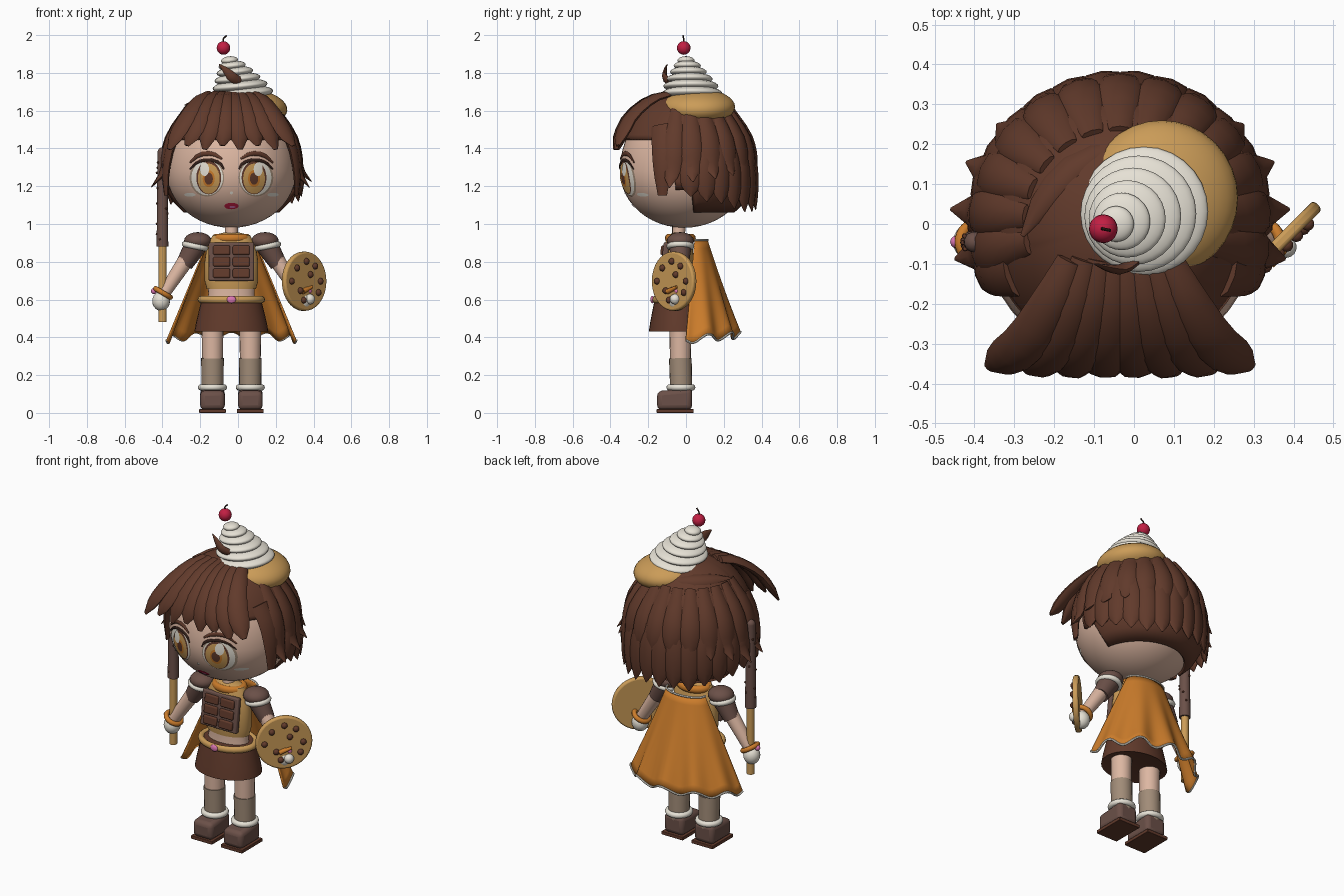
import bpy, bmesh, math, random
from mathutils import Vector as V

random.seed(4)
if "Cube" in bpy.data.objects:
    bpy.data.objects.remove(bpy.data.objects["Cube"])

CX = -0.035          # body centre line
made = []


def paint(name, code):
    m = bpy.data.materials.new(name)
    rgb = [int(code[i:i + 2], 16) / 255 for i in (0, 2, 4)]
    col = [((c + 0.055) / 1.055) ** 2.4 for c in rgb] + [1]
    m.use_nodes = True
    m.diffuse_color = col
    m.node_tree.nodes["Principled BSDF"].inputs["Base Color"].default_value = col
    return m


BROWN, SKIN = paint("chocolate_brown", "613A2B"), paint("skin", "DDB7A2")
CREAM, TAN = paint("cream", "E6E1D5"), paint("biscuit", "CB9C58")
ORANGE, SOCK = paint("caramel", "CB7C2B"), paint("sock_taupe", "A18C78")
COCOA, RED = paint("cocoa", "6B5048"), paint("cherry_red", "C21F43")
PINK, DARK = paint("pink", "DE78B4"), paint("dark_brown", "33201A")


def keep(o, name, mat):
    o.name = o.data.name = name
    o.data.materials.clear()
    o.data.materials.append(mat)
    made.append(o)
    return o


def from_bmesh(bm, name, mat):
    bmesh.ops.recalc_face_normals(bm, faces=bm.faces)
    me = bpy.data.meshes.new(name)
    bm.to_mesh(me)
    bm.free()
    o = bpy.data.objects.new(name, me)
    bpy.context.collection.objects.link(o)
    return keep(o, name, mat)


def ball(name, loc, size, mat, seg=20):
    bpy.ops.mesh.primitive_uv_sphere_add(segments=seg, ring_count=seg // 2, location=loc)
    o = bpy.context.object
    o.scale = size if isinstance(size, tuple) else (size,) * 3
    return keep(o, name, mat)


def ring(name, loc, major, minor, mat, axis=(0, 0, 1), sy=1):
    bpy.ops.mesh.primitive_torus_add(location=loc, major_radius=major, minor_radius=minor,
                                     major_segments=28, minor_segments=10)
    o = bpy.context.object
    o.rotation_euler = V(axis).to_track_quat('Z', 'Y').to_euler()
    o.scale.y = sy
    return keep(o, name, mat)


def rod(name, a, b, r1, r2, mat, seg=20):
    a, b = V(a), V(b)
    bpy.ops.mesh.primitive_cone_add(vertices=seg, radius1=r1, radius2=r2,
                                    depth=(b - a).length, location=(a + b) / 2)
    o = bpy.context.object
    o.rotation_euler = (b - a).to_track_quat('Z', 'Y').to_euler()
    return keep(o, name, mat)


def box(name, loc, size, mat, bevel=0.01, tilt=0):
    bpy.ops.mesh.primitive_cube_add(size=1, location=loc)
    o = bpy.context.object
    for v in o.data.vertices:
        v.co = [c * s for c, s in zip(v.co, size)]
    o.rotation_euler.x = tilt
    mod = o.modifiers.new("Bevel", 'BEVEL')
    mod.width, mod.segments = bevel, 3
    return keep(o, name, mat)


def skin_rings(bm, rings, first=True, last=True):
    loops = [[bm.verts.new(p) for p in r] for r in rings]
    n = len(loops[0])
    for a, b in zip(loops, loops[1:]):
        for i in range(n):
            bm.faces.new((a[i], a[(i + 1) % n], b[(i + 1) % n], b[i]))
    if first:
        bm.faces.new(loops[0])
    if last:
        bm.faces.new(loops[-1])


def lathe(name, profile, mat, y=-0.04, sy=1.0, seg=32):
    bm = bmesh.new()
    angles = [math.tau * i / seg for i in range(seg)]
    skin_rings(bm, [[(CX + r * math.cos(a), y + sy * r * math.sin(a), z) for a in angles]
                    for r, z in profile])
    return from_bmesh(bm, name, mat)


def strand(name, pts, widths, mat, flat=1.0, out=(0, -1, 0.01), seg=8):
    """Sweep an oval along a softened path."""
    path = [(V(p), w) for p, w in zip(pts, widths)]
    soft = [path[0]]
    for (p, w), (q, x) in zip(path, path[1:]):
        soft += [(p.lerp(q, t), w + (x - w) * t) for t in (0.25, 0.75)]
    path = soft + [path[-1]]
    rings = []
    for i, (p, w) in enumerate(path):
        t = (path[min(i + 1, len(path) - 1)][0] - path[max(i - 1, 0)][0]).normalized()
        side = t.cross(V(out)).normalized()
        up = side.cross(t)
        rings.append([p + side * math.cos(a) * w + up * math.sin(a) * w * flat
                      for a in (math.tau * k / seg for k in range(seg))])
    bm = bmesh.new()
    skin_rings(bm, rings)
    return from_bmesh(bm, name, mat)


# head
HZ, RX, RY = 1.28, 0.344, 0.34
head = ball("head", (CX, -0.01, HZ), 1.0, SKIN, 48)
for v in head.data.vertices:
    v.co = (v.co.x * RX, v.co.y * RY, v.co.z * (0.40 if v.co.z > 0 else 0.30))


def on_face(dx, z, lift):
    dz = (z - HZ) / (0.40 if z > HZ else 0.30)
    return V((CX + dx, -0.01 - RY * math.sqrt(max(0, 1 - (dx / RX) ** 2 - dz * dz)) - lift, z))


def decal(name, dx, z, rx, rz, mat, lift):
    bm = bmesh.new()
    skin_rings(bm, [[on_face(dx + k * rx * math.cos(a), z + k * rz * math.sin(a), lift)
                     for a in (math.tau * i / 24 for i in range(24))]
                    for k in (0.05, 0.4, 0.7, 1)], last=False)
    return from_bmesh(bm, name, mat)


# face
for s, n in ((-1, "right"), (1, "left")):
    ex = s * 0.12
    decal(n + "_eye_rim", ex + s * 0.01, 1.245, 0.092, 0.1, SOCK, 0.0025)
    decal(n + "_eye_white", ex + s * 0.008, 1.245, 0.084, 0.093, CREAM, 0.004)
    decal(n + "_iris_rim", ex, 1.245, 0.066, 0.088, BROWN, 0.0055)
    decal(n + "_iris", ex, 1.24, 0.058, 0.08, TAN, 0.007)
    decal(n + "_iris_shade", ex, 1.24, 0.032, 0.045, ORANGE, 0.008)
    decal(n + "_pupil", ex, 1.24, 0.022, 0.032, BROWN, 0.009)
    decal(n + "_eye_glint", ex + s * 0.022, 1.29, 0.024, 0.036, CREAM, 0.0098)
    decal(n + "_blush", s * 0.22, 1.155, 0.03, 0.01, CREAM, 0.004)
    lash = [(-0.08, 1.29), (-0.06, 1.325), (0, 1.342), (0.06, 1.33), (0.1, 1.29)]
    strand(n + "_lash", [on_face(ex + s * x, z, 0.006) for x, z in lash],
           (0.004, 0.008, 0.009, 0.009, 0.004), DARK, 0.5)
    brow = [(-0.07, 1.345), (-0.02, 1.375), (0.05, 1.37), (0.1, 1.325)]
    strand(n + "_brow", [on_face(ex + s * x, z, 0.006) for x, z in brow],
           (0.005, 0.012, 0.013, 0.005), BROWN, 0.5)
decal("nose", 0, 1.165, 0.008, 0.008, CREAM, 0.004)
decal("mouth", 0, 1.095, 0.038, 0.017, RED, 0.004)
decal("tongue", 0.005, 1.09, 0.016, 0.006, PINK, 0.006)


# hair cap with an open face, hugging the head below its widest height
def hair_r(z):
    if z < 1.25:
        return 0.36 * math.sqrt(1 - ((1.25 - z) / 0.27) ** 2)
    return 0.36 * max(0, 1 - ((z - 1.25) / 0.46) ** 2.2) ** (1 / 2.2)


def hem(a):
    return 1.06 if math.sin(a) > 0.1 else 1.18 if math.sin(a) > -0.18 else 1.45


bm = bmesh.new()
rows = []
for k in range(1, 19):
    row = []
    for a in (math.tau * i / 80 for i in range(80)):
        z = hem(a) + (1.71 - hem(a)) * math.cos(k / 18 * math.pi / 2)
        row.append((CX + hair_r(z) * math.cos(a), hair_r(z) * math.sin(a), z))
    rows.append(row)
skin_rings(bm, rows, last=False)
cap = from_bmesh(bm, "hair_cap", BROWN)
mod = cap.modifiers.new("Thickness", 'SOLIDIFY')
mod.thickness, mod.offset = 0.015, 1

# hanging locks: a long inner row and a short outer row, flared at the sides
for label, count, low, tops, tip0, dip, flare in (
        ("inner", 14, 4, (1.42, 1.32), 1.16, -0.1, 0.0),
        ("outer", 13, -12, (1.62, 1.48), 1.2, 0.07, 0.055)):
    for i in range(count):
        a = math.radians(low + (180 - 2 * low) * i / (count - 1))
        ca, sa = math.cos(a), math.sin(a)
        tip = tip0 + dip * max(0, sa) + random.uniform(-0.015, 0.02)
        zs = tops + tuple(tops[1] + (tip - tops[1]) * t for t in (0.4, 0.75, 1))
        rs = [hair_r(max(z, 1.25)) + 0.004 for z in zs]
        rs[-1] += 0.008 + flare * abs(ca) ** 3
        strand(f"{label}_lock_{i}", [(CX + r * ca, r * sa, z) for r, z in zip(rs, zs)],
               (0.028, 0.052, 0.06, 0.048, 0.004), BROWN, 0.4, (ca, sa, 0.5))

# side locks, loose lock and fringe
for s in (-1, 1):
    strand("left_side_lock" if s > 0 else "right_side_lock",
           [(CX + s * x, -0.125, z) for x, z in ((0.27, 1.52), (0.325, 1.42), (0.35, 1.28), (0.345, 1.15))],
           (0.06, 0.06, 0.05, 0.025), BROWN, 0.35, (s, -0.3, 0))
strand("loose_lock", [(0, 0.2, 1.63), (-0.13, 0.16, 1.65), (-0.22, 0.07, 1.645), (-0.28, -0.03, 1.63)],
       (0.015, 0.04, 0.04, 0.006), BROWN, 0.5, (-0.3, 0.3, 1))
for i in range(8):
    u = (i - 3.5) / 3.5
    b = 0.02 * u * u
    strand(f"fringe_{i}", [(CX + 0.13 * u, -0.09, 1.69), (CX + 0.17 * u, -0.2 + b, 1.665),
                           (CX + 0.23 * u, -0.31 + b, 1.575), (CX + 0.29 * u, -0.362 + b, 1.47),
                           (CX + 0.33 * u, -0.38 + b, 1.395 + 0.02 * (i % 2))],
           (0.03, 0.044, 0.056, 0.056, 0.014), BROWN, 0.45, (0.5 * u, -0.7, 0.5))

# dessert hat
bowl = ball("biscuit_base", (0.07, 0.065, 1.62), (0.192, 0.195, 0.095), TAN, 32)
bowl.rotation_euler.y = 0.1
for i, (r, z) in enumerate(((0.162, 1.69), (0.146, 1.73), (0.122, 1.768), (0.097, 1.805),
                            (0.072, 1.838), (0.045, 1.866))):
    t = i / 5
    swirl = ball(f"cream_swirl_{i}", (0.025 - 0.07 * t, 0.032 - 0.032 * t, z),
                 (r, r, 0.04 - 0.018 * t), CREAM, 28)
    swirl.rotation_euler.y = -0.1
ball("cherry", (-0.077, -0.012, 1.932), 0.036, RED)
strand("cherry_stem", [(-0.077, -0.012, 1.96), (-0.08, -0.012, 1.98), (-0.06, -0.016, 1.998)],
       (0.004, 0.004, 0.004), DARK)
strand("chocolate_curl", [(0.01, -0.09, 1.755), (-0.03, -0.115, 1.775), (-0.06, -0.112, 1.81),
                          (-0.1, -0.1, 1.845)], (0.022, 0.028, 0.02, 0.003), BROWN, 0.5)

# body
rod("neck", (CX, -0.04, 0.92), (CX, -0.035, 1.02), 0.034, 0.034, SKIN)
lathe("waist", [(0.13, 0.58), (0.122, 0.63), (0.125, 0.69)], SKIN, sy=0.6)
lathe("bodice", [(0.13, 0.655), (0.142, 0.70), (0.142, 0.8), (0.13, 0.88), (0.1, 0.94), (0.04, 0.955)],
      TAN, sy=0.58)
ring("collar", (CX, -0.03, 0.925), 0.083, 0.022, ORANGE, sy=0.78)
lathe("skirt", [(0.155, 0.61), (0.165, 0.57), (0.187, 0.48), (0.196, 0.43), (0.18, 0.435)], BROWN, sy=0.8)
ring("belt", (CX, -0.04, 0.6), 0.16, 0.019, TAN, sy=0.78)
ball("belt_gem", (CX, -0.178, 0.6), (0.024, 0.01, 0.02), PINK)

# chocolate breastplate
box("chest_bar", (CX, -0.115, 0.8), (0.24, 0.03, 0.205), COCOA, 0.008, -0.12)
for c in (-1, 1):
    for r in (-1, 0, 1):
        box("chest_bar_square", (CX + c * 0.052, -0.131 + 0.008 * r, 0.8 + r * 0.061),
            (0.09, 0.022, 0.05), BROWN, 0.008, -0.12)

# arms and legs
for s, n in ((-1, "right_"), (1, "left_")):
    def P(d, z, y=-0.03):
        return (CX + s * d, y, z)
    along = V((s * 0.5, 0, -0.85))
    ball(n + "puff_sleeve", P(0.178, 0.91), (0.073, 0.072, 0.047), COCOA)
    ring(n + "sleeve_trim", P(0.19, 0.882), 0.058, 0.016, CREAM, (s * 0.2, 0, -1))
    rod(n + "sleeve", P(0.19, 0.885), P(0.25, 0.785), 0.06, 0.045, COCOA)
    rod(n + "arm", P(0.2, 0.87), P(0.365, 0.62, -0.045), 0.046, 0.032, SKIN)
    ring(n + "bracelet", P(0.362, 0.635, -0.045), 0.045, 0.014, ORANGE, along)
    ball(n + "bead", P(0.41, 0.645, -0.045), 0.016, PINK, 12)
    ball(n + "hand", P(0.372, 0.592, -0.045), (0.047, 0.047, 0.052), CREAM)
    rod(n + "leg", P(0.1, 0.27), P(0.1, 0.47), 0.055, 0.058, SKIN)
    rod(n + "sock", P(0.1, 0.1, -0.025), P(0.1, 0.29), 0.058, 0.06, SOCK)
    ring(n + "boot_trim", P(0.1, 0.135, -0.027), 0.06, 0.017, CREAM)
    boot = box(n + "boot", P(0.1, 0.073, -0.06), (0.13, 0.185, 0.115), COCOA, 0.025)
    for v in boot.data.vertices:
        if v.co.y < 0 and v.co.z > 0:
            v.co.z -= 0.015
    box(n + "sole", P(0.1, 0.01, -0.058), (0.142, 0.196, 0.02), BROWN, 0.003)

# cape with wavy hem
bm = bmesh.new()
NU, NV = 56, 12


def cape_point(u, v):
    a = u * math.pi / 2
    wave = math.cos(u * math.pi * 5.5) * v * v
    w, d = 0.125 + 0.22 * v, 0.07 + 0.205 * v + 0.015 * wave
    return V((CX + w * math.sin(a) * (1 + 0.02 * wave), 0.045 * (1 - v) + d * math.cos(a),
              0.915 - 0.505 * v + 0.02 * wave - 0.025 * v * u * u))


grid = [[bm.verts.new(cape_point(2 * i / NU - 1, j / NV)) for i in range(NU + 1)] for j in range(NV + 1)]
for j in range(NV):
    for i in range(NU):
        bm.faces.new((grid[j][i], grid[j][i + 1], grid[j + 1][i + 1], grid[j + 1][i]))
cape = from_bmesh(bm, "cape", ORANGE)
cape.modifiers.new("Thickness", 'SOLIDIFY').thickness = 0.008
for label, v in (("hem", 1), ("neck", 0)):
    strand(f"cape_{label}_trim", [cape_point(2 * i / NU - 1, v) for i in range(NU + 1)],
           [0.006] * (NU + 1), CREAM, out=(0, 0, 1), seg=6)

# biscuit stick weapon
SX, SY = -0.4, -0.045
rod("stick_handle", (SX, SY, 0.48), (SX, SY, 0.9), 0.022, 0.022, TAN)
rod("stick_coating", (SX, SY, 0.88), (SX, SY, 1.38), 0.031, 0.026, COCOA)
ball("stick_tip", (SX, SY, 1.38), 0.026, COCOA)
for i in range(16):
    a = random.uniform(0, math.tau)
    ball("stick_crumb", (SX + 0.029 * math.cos(a), SY + 0.029 * math.sin(a), 0.92 + 0.027 * i),
         0.007, BROWN, 8)

# cookie shield
C, N, R = V((0.35, -0.063, 0.697)), V((1, -1, 0)).normalized(), V((1, 1, 0)).normalized()
shield = rod("cookie_shield", C - N * 0.016, C + N * 0.016, 0.157, 0.157, TAN, 40)
mod = shield.modifiers.new("Bevel", 'BEVEL')
mod.width, mod.segments = 0.01, 3
chips = ((-0.07, 0.07), (0, 0.105), (0.065, 0.08), (0.105, 0), (-0.045, -0.05),
         (-0.02, -0.1), (-0.11, 0), (0.09, -0.06), (0.03, 0.035))
for x, z in chips:
    ball("cookie_chip", C + N * 0.016 + R * x + V((0, 0, z)), 0.018, BROWN, 10)
ball("shield_cream", C + N * 0.018 + R * 0.025 + V((0, 0, -0.095)), 0.028, CREAM, 14)
rod("shield_caramel", C + N * 0.02 + R * -0.03 + V((0, 0, -0.055)),
    C + N * 0.02 + R * 0.04 + V((0, 0, -0.03)), 0.014, 0.008, ORANGE, 10)

# smooth shading with crisp edges
bpy.ops.object.select_all(action='DESELECT')
for o in made:
    o.select_set(True)
bpy.context.view_layer.objects.active = made[0]
bpy.ops.object.shade_smooth_by_angle(angle=math.radians(40))
